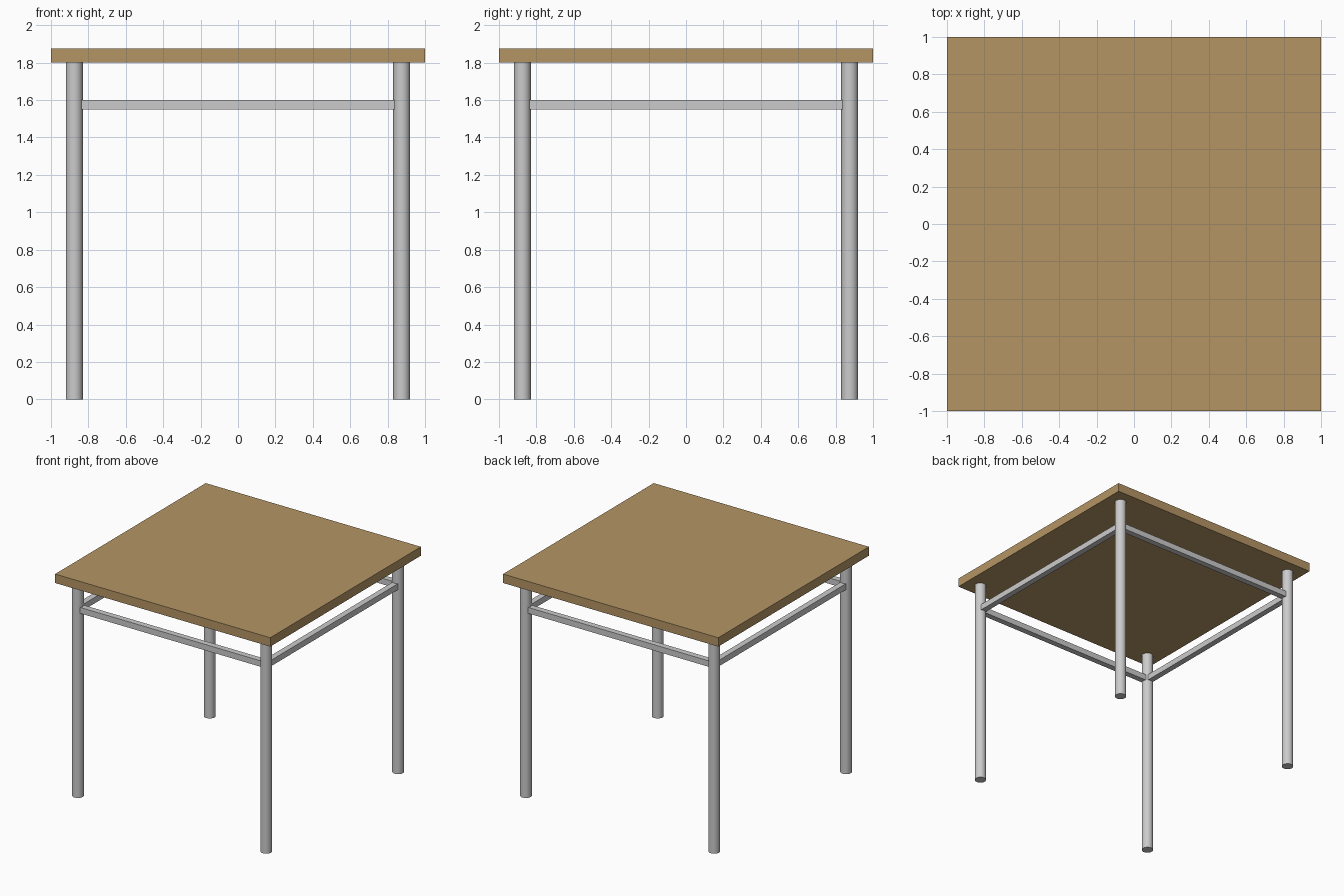
import bpy
import math

if "Cube" in bpy.data.objects:
    bpy.data.objects.remove(bpy.data.objects["Cube"])

TOP_Z, TOP_T = 1.8, 0.075
LEG_POS, LEG_R = 0.875, 0.045
RAIL_LEN, RAIL_W, RAIL_Z = 1.675, 0.05, 1.575


def box(name, size, loc, angle=0.0):
    bpy.ops.mesh.primitive_cube_add(size=1, location=loc)
    ob = bpy.context.object
    ob.name = name
    ob.scale = size
    bpy.ops.object.transform_apply(location=False, rotation=False, scale=True)
    ob.rotation_euler.z = angle
    return ob


# Wooden top
wood = bpy.data.materials.new("wood")
wood.diffuse_color = (0.46, 0.30, 0.13, 1)
wood.use_nodes = True
wood.node_tree.nodes["Principled BSDF"].inputs["Base Color"].default_value = wood.diffuse_color
top = box("table_top", (2, 2, TOP_T), (0, 0, TOP_Z + TOP_T / 2))
top.data.materials.append(wood)

# Round legs, one per corner
for y_name, sy in (("front", -1), ("back", 1)):
    for x_name, sx in (("left", -1), ("right", 1)):
        bpy.ops.mesh.primitive_cylinder_add(
            vertices=32, radius=LEG_R, depth=TOP_Z,
            location=(sx * LEG_POS, sy * LEG_POS, TOP_Z / 2))
        bpy.context.object.name = f"{y_name}_{x_name}_leg"
        bpy.ops.object.shade_smooth_by_angle(angle=math.radians(30))

# Square rails running between the legs
for i, side in enumerate(("front", "right", "back", "left")):
    a = i * math.pi / 2
    box(f"{side}_rail", (RAIL_LEN, RAIL_W, RAIL_W),
        (LEG_POS * math.sin(a), -LEG_POS * math.cos(a), RAIL_Z), a)
